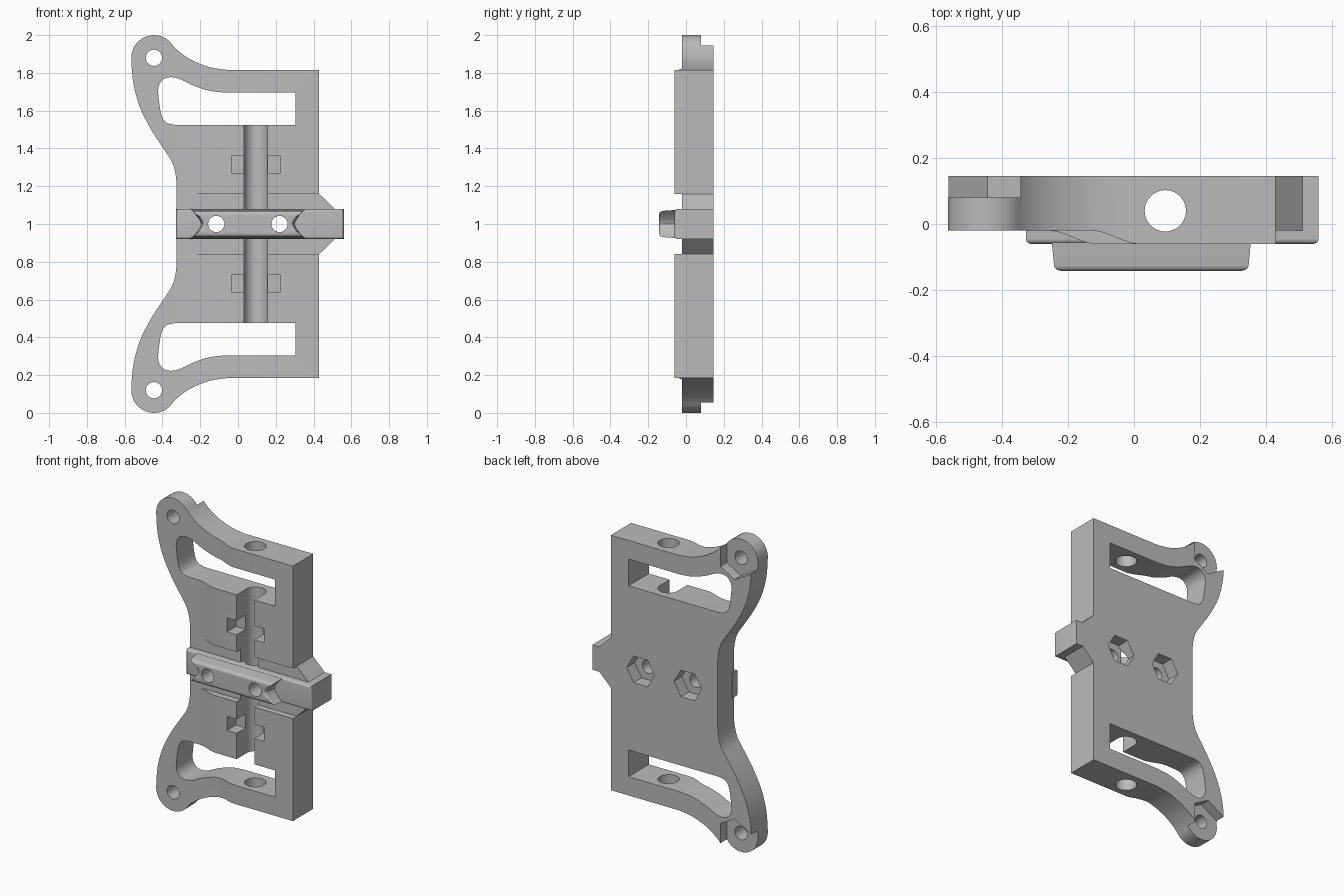
import bpy, bmesh, math

if "Cube" in bpy.data.objects:
    bpy.data.objects.remove(bpy.data.objects["Cube"])

grey = bpy.data.materials.new("plain grey")
grey.use_nodes = True
grey.diffuse_color = (0.5, 0.5, 0.5, 1)
grey.node_tree.nodes["Principled BSDF"].inputs["Base Color"].default_value = (0.5, 0.5, 0.5, 1)

FRONT, BACK, SHELF = -0.06, 0.145, -0.02


def loft(name, sections, axis="y"):
    """Join equal-length outlines, each given with its depth along y or z."""
    bm = bmesh.new()
    loops = []
    for points, d in sections:
        loops.append([bm.verts.new((p[0], d, p[1]) if axis == "y" else (p[0], p[1], d))
                      for p in points])
    bm.faces.new(loops[0])
    bm.faces.new(loops[-1])
    for a, b in zip(loops, loops[1:]):
        for i in range(len(a)):
            j = (i + 1) % len(a)
            bm.faces.new((a[i], a[j], b[j], b[i]))
    bmesh.ops.recalc_face_normals(bm, faces=bm.faces)
    mesh = bpy.data.meshes.new(name)
    bm.to_mesh(mesh)
    bm.free()
    obj = bpy.data.objects.new(name, mesh)
    bpy.context.collection.objects.link(obj)
    mesh.materials.append(grey)
    return obj


def rounded(name, outline, front, back, radius, draft=0):
    """Extrude outline(inset) with a rounded front rim."""
    sections = [(outline(0), back)]
    for i in range(6):
        a = math.pi / 2 * i / 5
        sections.append((outline(draft + radius * (1 - math.cos(a))),
                         front + radius * (1 - math.sin(a))))
    return loft(name, sections)


def ring(x, z, r, n=32):
    return [(x + r * math.cos(math.tau * i / n), z + r * math.sin(math.tau * i / n))
            for i in range(n)]


def rect(x0, x1, z0, z1):
    return [(x0, z0), (x1, z0), (x1, z1), (x0, z1)]


def smooth(pts, steps=4):
    """Catmull-Rom curve through the points."""
    out = []
    ext = [pts[0]] + pts + [pts[-1]]
    for p, q, r, s in zip(ext, ext[1:], ext[2:], ext[3:]):
        for k in range(steps):
            t = k / steps
            out.append(tuple(0.5 * (2 * q[i] + (r[i] - p[i]) * t
                       + (2 * p[i] - 5 * q[i] + 4 * r[i] - s[i]) * t * t
                       + (3 * q[i] - p[i] - 3 * r[i] + s[i]) * t ** 3) for i in (0, 1)))
    return out + [pts[-1]]


def flip(pts):
    return [(x, 2 - z) for x, z in pts]


def cut(target, points, low, high, axis="y"):
    cutter = loft("cutter", [(points, low), (points, high)], axis)
    mod = target.modifiers.new("cut", "BOOLEAN")
    mod.operation, mod.solver, mod.object = "DIFFERENCE", "EXACT", cutter
    bpy.context.view_layer.objects.active = target
    bpy.ops.object.modifier_apply(modifier=mod.name)
    bpy.data.objects.remove(cutter)


# Plate with a flared ear at each end
EAR = (-0.445, 1.88)
ear_arc = [(EAR[0] + 0.12 * math.cos(math.radians(a)), EAR[1] + 0.12 * math.sin(math.radians(a)))
           for a in range(45, 181, 9)]
top_edge = smooth([(-0.05, 1.815), (-0.15, 1.83), (-0.25, 1.87), (-0.32, 1.92), ear_arc[0]])
side_edge = smooth([ear_arc[-1], (-0.555, 1.75), (-0.52, 1.62), (-0.46, 1.5), (-0.395, 1.4),
                    (-0.35, 1.33), (-0.33, 1.26), (-0.325, 1.2)])
upper = [(0.43, 1.815)] + top_edge + ear_arc[1:-1] + side_edge
outline = upper + flip(upper)[::-1]
plate = loft("bracket_plate", [(outline, FRONT), (outline, BACK)])


# Front face sweeps back towards the ears
def sweep(shift):
    curve = []
    for i in range(13):
        t = i / 12
        curve.append((-0.26 + shift + 0.15 * t, SHELF - 0.041 * t * t * (3 - 2 * t)))
    return [(-0.8, SHELF)] + curve + [(curve[-1][0], -0.2), (-0.8, -0.2)]


cut(plate, sweep(0), 0.4, 1.6, "z")
cut(plate, sweep(0.13), 1.6, 2.1, "z")
cut(plate, sweep(0.13), -0.1, 0.4, "z")
cut(plate, rect(-0.24, 0.6, 0.84, 1.16), -0.2, SHELF)

# Strap windows, ear holes, ear pockets and tie pockets
window = [(0.305, 1.525), (0.305, 1.695)] + smooth(
    [(-0.06, 1.695), (-0.15, 1.705), (-0.24, 1.735), (-0.31, 1.768), (-0.36, 1.777),
     (-0.4, 1.762), (-0.422, 1.72), (-0.418, 1.65), (-0.405, 1.575), (-0.38, 1.537),
     (-0.335, 1.525)])
pocket = [(-0.345, 2.1), (-0.345, 1.822), (-0.445, 1.765), (-0.7, 1.912), (-0.7, 2.1)]
for turn in (list, flip):
    cut(plate, turn(window), -0.3, 0.3)
    cut(plate, turn(ring(*EAR, 0.043)), -0.3, 0.3)
    cut(plate, turn(pocket), 0.08, 0.3)
    cut(plate, turn(rect(-0.035, 0.225, 1.27, 1.36)), -0.2, 0.03)

# Open front of the rod channel
cut(plate, rect(0.0325, 0.1575, 0.45, 1.55), -0.2, 0.04)

# Side lug with sloped shoulders
half_lug = [(0.43, 1.16), (0.512, 1.08), (0.56, 1.08)]
lug_outline = half_lug + flip(half_lug)[::-1]
lug = loft("side_lug", [(lug_outline, SHELF), (lug_outline, BACK)])

# Cross bar and raised key with notched ends
bar = rounded("cross_bar", lambda d: rect(-0.328 + d, 0.56 - d, 0.92 + d, 1.08 - d),
              FRONT, 0, 0.015)


def key_outline(d):
    steps = [i / 6 for i in range(-6, 7)]
    right = [(0.3 + 0.055 * abs(s) ** 1.5 - 1.2 * d, 1 + s * (0.075 - d)) for s in steps]
    return right + [(0.105 - x, z) for x, z in right[::-1]]


key = rounded("raised_key", key_outline, -0.142, -0.05, 0.018, 0.006)

# Rod bore, bolt holes and nut pockets
for part in (plate, bar):
    cut(part, ring(0.095, 0.04, 0.0627, 40), -0.1, 2.1, "z")
for x in (-0.115, 0.22):
    for part in (plate, bar, key):
        cut(part, ring(x, 1, 0.043), -0.3, 0.3)
    cut(plate, ring(x, 1, 0.098, 6), 0.065, 0.3)

bpy.ops.object.select_all(action="DESELECT")
for part in (plate, lug, bar, key):
    part.select_set(True)
bpy.context.view_layer.objects.active = plate
bpy.ops.object.shade_smooth_by_angle(angle=math.radians(30))
